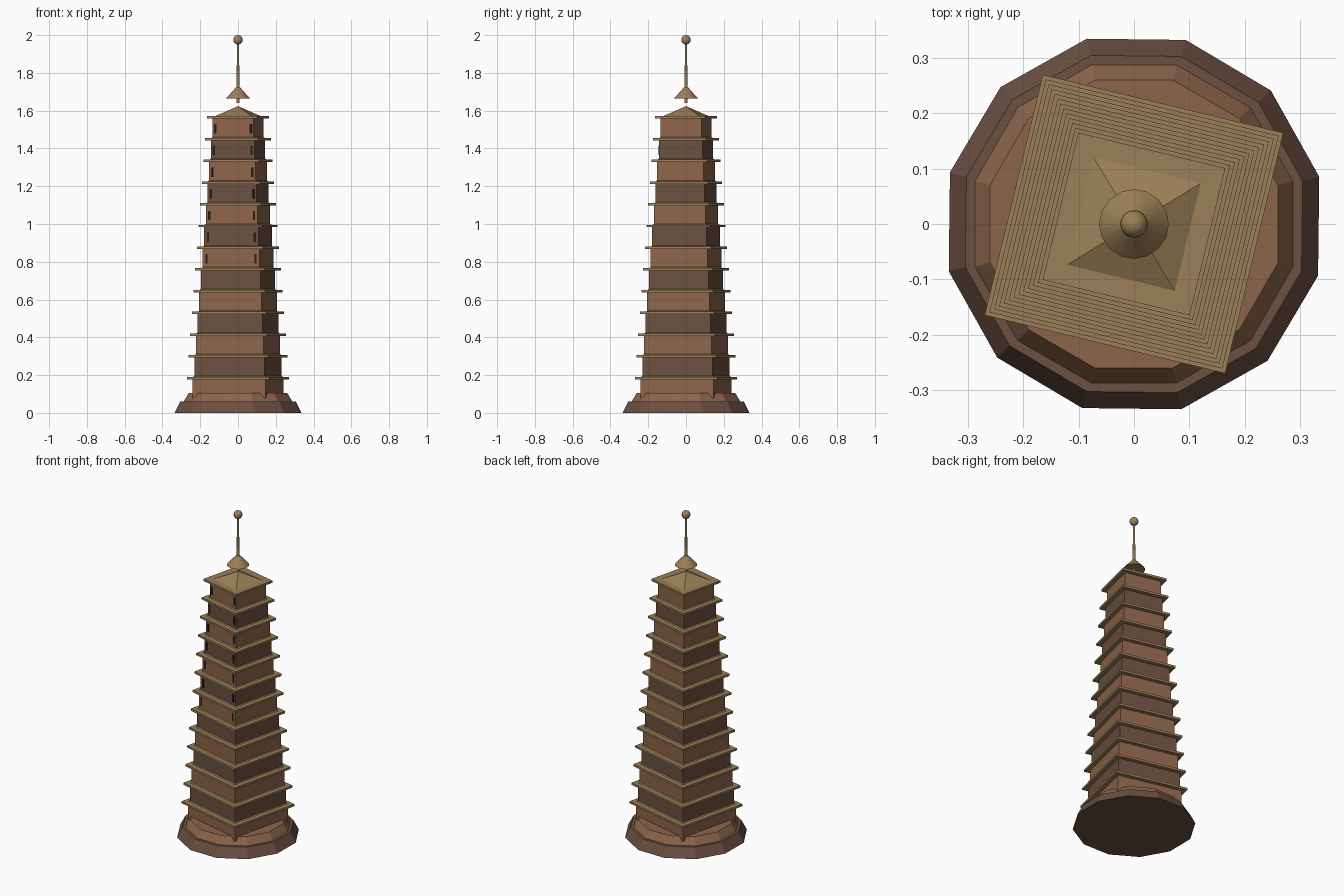
import bpy
from math import radians, pi, sqrt

if "Cube" in bpy.data.objects:
    bpy.data.objects.remove(bpy.data.objects["Cube"])

TURN = radians(-13.6)   # the square tower is turned on its base
TIERS, STEP = 13, 0.115


def material(name, rgb):
    m = bpy.data.materials.new(name)
    m.diffuse_color = (*rgb, 1)
    m.use_nodes = True
    m.node_tree.nodes["Principled BSDF"].inputs["Base Color"].default_value = m.diffuse_color
    return m


LIGHT = material("light_brick", (0.27, 0.13, 0.07))
DARK = material("dark_brick", (0.15, 0.08, 0.053))
TILE = material("eave_tile", (0.33, 0.215, 0.095))
BLACK = material("window_dark", (0.015, 0.012, 0.01))


def finish(name, mat, smooth=False):
    o = bpy.context.object
    o.name = name
    o.data.materials.append(mat)
    if smooth:
        bpy.ops.object.shade_smooth_by_angle(angle=radians(40))
    return o


def frustum(name, sides, r1, r2, z1, z2, turn, mat, smooth=False):
    bpy.ops.mesh.primitive_cone_add(vertices=sides, radius1=r1, radius2=r2, depth=z2 - z1,
                                    location=(0, 0, (z1 + z2) / 2), rotation=(0, 0, turn))
    return finish(name, mat, smooth)


def square(name, h1, h2, z1, z2, mat):
    return frustum(name, 4, h1 * sqrt(2), h2 * sqrt(2), z1, z2, TURN + pi / 4, mat)


# twelve-sided two-step base
frustum("base_lower", 12, 0.346, 0.315, 0, 0.06, radians(14.3), DARK)
frustum("base_upper", 12, 0.298, 0.27, 0.06, 0.105, radians(15), LIGHT)

# tiers: body, eave slab and sloped course up to the next body
for i in range(TIERS):
    half = 0.199 - 0.00725 * i
    top = 0.178 + STEP * i
    bottom = 0.08 if i == 0 else top - 0.098
    square(f"body_{i + 1}", half, half, bottom, top, DARK if i % 2 else LIGHT)
    square(f"eave_{i + 1}", half + 0.025, half + 0.025, top, top + 0.013, TILE)
    if i < TIERS - 1:
        square(f"course_{i + 1}", half - 0.002, half - 0.014, top + 0.013, top + 0.025, TILE)
    # narrow window slits near both corners of the front face
    if i >= 6:
        from mathutils import Matrix, Vector
        for s in (-1, 1):
            p = Matrix.Rotation(TURN, 3, 'Z') @ Vector((s * half * 0.86, -half, top - 0.053))
            bpy.ops.mesh.primitive_cube_add(size=1, location=p, rotation=(0, 0, TURN))
            bpy.context.object.scale = (0.012, 0.006, 0.05)
            finish(f"window_{i + 1}_{'left' if s < 0 else 'right'}", BLACK)

# roof cap
square("roof", 0.1, 0.0, 1.571, 1.624, TILE)

# finial: rod, canopy, thin mast and ball
frustum("finial_rod", 12, 0.009, 0.007, 1.64, 1.84, 0, TILE, True)
frustum("finial_canopy", 16, 0.063, 0.012, 1.665, 1.722, 0, TILE, True)
frustum("finial_mast", 12, 0.006, 0.006, 1.72, 1.96, 0, TILE, True)
bpy.ops.mesh.primitive_uv_sphere_add(segments=16, ring_count=10, radius=0.025, location=(0, 0, 1.975))
finish("finial_ball", TILE, True)
